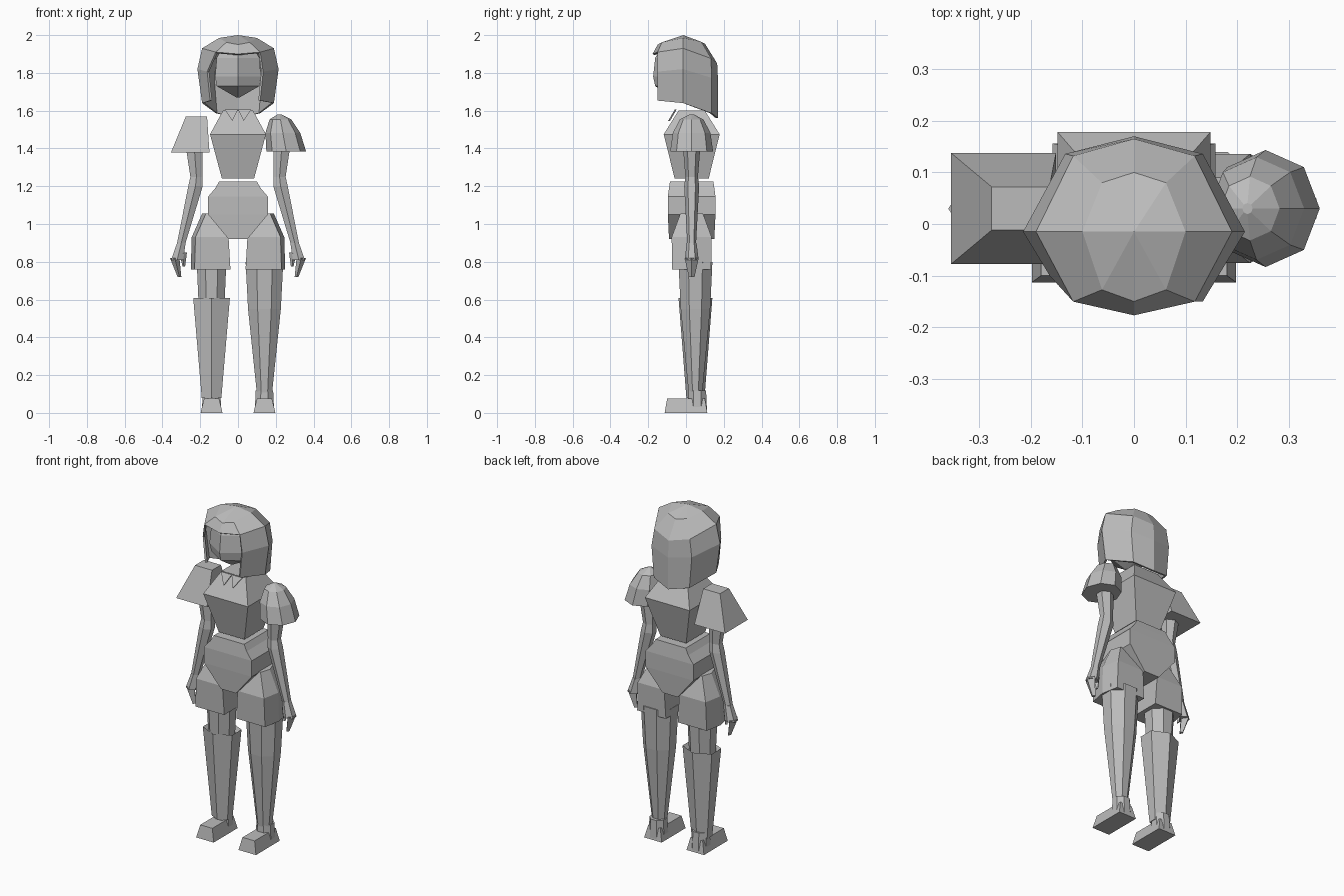
import bpy, bmesh, math

cube = bpy.data.objects.get("Cube")
if cube:
    bpy.data.objects.remove(cube, do_unlink=True)

grey = bpy.data.materials.new("plain grey")
grey.use_nodes = True
colour = (.5, .5, .5, 1)
grey.diffuse_color = colour
grey.node_tree.nodes["Principled BSDF"].inputs["Base Color"].default_value = colour

body_y = .03       # depth of the body's middle line
leg_x = .14        # distance of each foot from the centre


def finish(name, bm):
    mesh = bpy.data.meshes.new(name)
    bm.to_mesh(mesh)
    bm.free()
    mesh.materials.append(grey)
    obj = bpy.data.objects.new(name, mesh)
    bpy.context.scene.collection.objects.link(obj)
    return obj


def bridge(bm, upper, lower, wrap=True):
    count = len(upper)
    for i in range(count if wrap else count - 1):
        j = (i + 1) % count
        bm.faces.new((upper[i], lower[i], lower[j], upper[j]))


def loft(name, rings, side=1):
    """Closed solid through rings listed from top to bottom."""
    bm = bmesh.new()
    loops = [[bm.verts.new((x * side, y, z)) for x, y, z in ring] for ring in rings]
    for upper, lower in zip(loops, loops[1:]):
        bridge(bm, upper, lower)
    bm.faces.new(loops[0])
    bm.faces.new(loops[-1])
    bmesh.ops.recalc_face_normals(bm, faces=bm.faces)
    return finish(name, bm)


def oval(sides, x, z, radius, y, depth, turn):
    """Regular ring whose first corner faces the front unless turned."""
    angles = [math.tau * (i + turn) / sides for i in range(sides)]
    return [(x + radius * math.sin(a), y - radius * depth * math.cos(a), z) for a in angles]


def tube(name, sides, rings, side=1, y=body_y, depth=1.0, turn=0.0):
    """Faceted tube through (x, z, radius) rings."""
    loft(name, [oval(sides, x, z, r, y, depth, turn) for x, z, r in rings], side)


def block(half_width, half_depth, z, x=0.0, y=body_y):
    """Rectangular ring."""
    return [(x + half_width * i, y + half_depth * j, z)
            for i, j in ((-1, -1), (1, -1), (1, 1), (-1, 1))]


def hair_ring(width, front, back, front_z, side_z, back_z):
    """Eight-cornered ring from the front round to the left, back and right."""
    half = [(.62 * width, -.85 * front, (front_z * 2 + side_z) / 3),
            (width, -.015, side_z),
            (.62 * width, .8 * back, (back_z * 2 + side_z) / 3)]
    mirrored = [(-x, y, z) for x, y, z in reversed(half)]
    return [(0, -front, front_z), *half, (0, back, back_z), *mirrored]


# Hair: a cap with an open face, hanging into side locks and a long back
shapes = [
    hair_ring(.1, .15, .1, 1.95, 1.985, 1.955),
    hair_ring(.19, .177, .165, 1.9, 1.93, 1.85),
    hair_ring(.215, .177, .17, 1.8, 1.82, 1.75),
    hair_ring(.19, .177, .17, 1.66, 1.64, 1.56),
]
for ring in shapes[2:]:             # the right lock is swept back
    x, y, z = ring[-1]
    ring[-1] = (x - .03, y + .05, z)

bm = bmesh.new()
crown, brow, temple, hem = [[bm.verts.new(p) for p in ring] for ring in shapes]
apex = bm.verts.new((0, -.015, 2))
for i, corner in enumerate(crown):
    bm.faces.new((apex, corner, crown[(i + 1) % len(crown)]))
bridge(bm, crown, brow)
bridge(bm, brow[1:], temple[1:], wrap=False)
bridge(bm, temple[1:], hem[1:], wrap=False)
for vert in (temple[0], hem[0]):    # leave the face open
    bm.verts.remove(vert)
shell = finish("hair", bm).modifiers.new("thickness", "SOLIDIFY")
shell.thickness = .012
shell.offset = -1

# Head with a pointed chin
tube("head", 6, [(0, 1.93, .1), (0, 1.88, .13), (0, 1.78, .14), (0, 1.73, .13)],
     y=-.02, depth=1.1)
loft("chin", [oval(6, 0, 1.73, .13, -.02, 1.1, 0), oval(6, 0, 1.67, .01, -.06, 1, 0)])

# Torso
loft("chest", [block(.08, .07, 1.6), block(.148, .148, 1.475), block(.085, .09, 1.24)])
loft("waist", [
    block(.1, .115, 1.225),
    block(.12, .12, 1.19),
    block(.158, .126, 1.145),
    block(.158, .126, 1.05),
    block(.05, .12, .92),
])


def shorts_ring(inner, outer, half_depth, z):
    """Square inside, pointed on the outer side."""
    front, back = body_y - half_depth, body_y + half_depth
    edge = outer - .02
    return [(inner, front, z), (edge, front, z), (outer, body_y, z),
            (edge, back, z), (inner, back, z)]


for side, label in ((1, "left"), (-1, "right")):
    # Collar point, a thin leaf lying on the chest
    leaf = [(0, -.06, 1.605), (.07, -.06, 1.605), (.03, -.095, 1.545)]
    loft(label + "_collar", [leaf, [(x, y + .01, z) for x, y, z in leaf]], side)

    # Short trouser leg
    loft(label + "_shorts", [
        shorts_ring(.13, .19, .06, 1.055),
        shorts_ring(.05, .245, .106, .93),
        shorts_ring(.04, .25, .103, .76),
    ], side)

    # Arm, then a hand with curled fingers and a thumb
    tube(label + "_arm", 6, [(.235, 1.45, .055), (.22, 1.25, .037), (.225, 1.2, .044),
                             (.3, .9, .026)], side, depth=.9)
    tube(label + "_palm", 6, [(.3, .9, .026), (.322, .81, .037)], side)
    tube(label + "_fingers", 4, [(.335, .82, .025), (.31, .72, .01)], side, depth=1.5)
    tube(label + "_thumb", 4, [(.29, .85, .02), (.287, .775, .007)], side)

    # Foot: low wedge and a cuffed ankle
    loft(label + "_foot", [block(.04, .1, .075, leg_x, 0), block(.058, .113, 0, leg_x, 0)], side)
    tube(label + "_ankle", 8, [(leg_x, .118, .05), (leg_x, 0, .056)], side, y=.06, turn=.5)

# Left leg: one long taper
tube("left_leg", 8, [(leg_x, .8, .108), (leg_x, .55, .094), (leg_x, .1, .043)],
     y=.05, depth=.9, turn=.5)

# Right leg: thigh in a loose, flared stocking
tube("right_thigh", 8, [(-leg_x, .8, .085), (-leg_x, .57, .074)], y=.045, turn=.5)
tube("right_stocking", 6, [(-leg_x, .58, .09), (-leg_x, .608, .112), (-leg_x, .08, .06)],
     y=.05, depth=.8)

# Left sleeve: a faceted puff swelling out by a quarter circle
steps = [math.radians(30 * i) for i in range(4)]
tube("left_puff_sleeve", 8, [(.255 - .035 * math.cos(a), 1.385 + .195 * math.cos(a),
                              .01 + .095 * math.sin(a)) for a in steps], depth=1.08)

# Right sleeve: a square flare
loft("right_square_sleeve", [block(.056, .042, 1.57, -.22), block(.102, .108, 1.378, -.253)])
